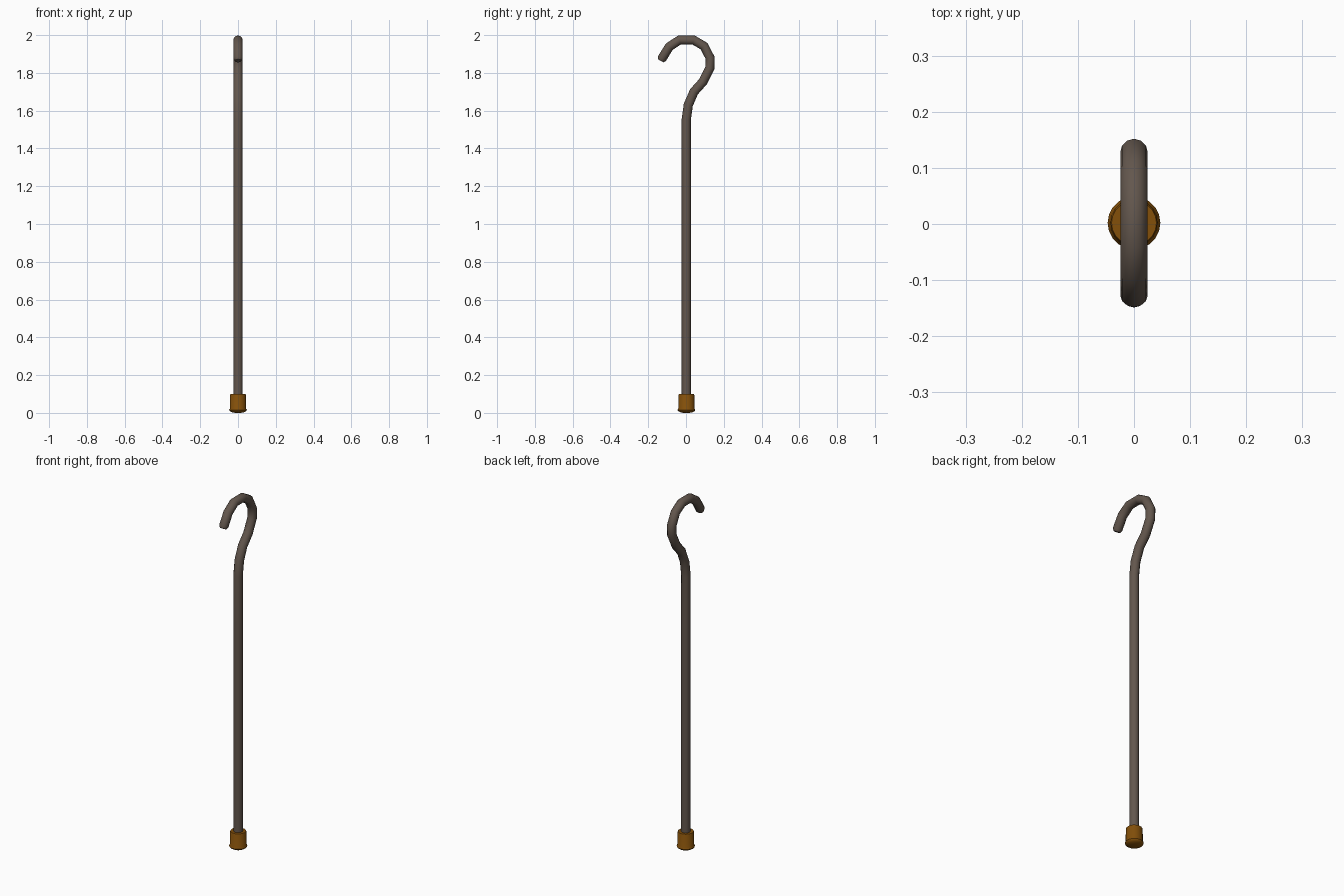
import bpy, bmesh, math
from mathutils import Vector

if "Cube" in bpy.data.objects:
    bpy.data.objects.remove(bpy.data.objects["Cube"])


def material(name, rgb):
    m = bpy.data.materials.new(name)
    m.diffuse_color = (*rgb, 1)
    m.use_nodes = True
    m.node_tree.nodes["Principled BSDF"].inputs["Base Color"].default_value = m.diffuse_color
    return m


def make(name, rings, mat):
    """Skin a list of vertex rings, cap both ends, shade smooth by angle."""
    bm = bmesh.new()
    loops = [[bm.verts.new(p) for p in ring] for ring in rings]
    n = len(loops[0])
    for a, b in zip(loops, loops[1:]):
        for i in range(n):
            j = (i + 1) % n
            bm.faces.new((a[i], a[j], b[j], b[i]))
    bm.faces.new(loops[0][::-1])
    bm.faces.new(loops[-1])
    bmesh.ops.recalc_face_normals(bm, faces=bm.faces)
    me = bpy.data.meshes.new(name)
    bm.to_mesh(me)
    bm.free()
    me.materials.append(mat)
    ob = bpy.data.objects.new(name, me)
    bpy.context.collection.objects.link(ob)
    bpy.ops.object.select_all(action='DESELECT')
    ob.select_set(True)
    bpy.context.view_layer.objects.active = ob
    bpy.ops.object.shade_smooth_by_angle(angle=math.radians(50))
    return ob


wood = material("weathered_brown", (0.125, 0.095, 0.075))
brass = material("dark_brass", (0.23, 0.08, 0.003))

# Staff: round section swept along a shaft that swings out into a crook (y, z, radius)
R = 0.0245
path = [(0.002, 0.03, R), (0.002, 1.25, R), (0.001, 1.55, R), (0.012, 1.63, R),
        (0.042, 1.70, R), (0.089, 1.752, R), (0.126, 1.825, R), (0.128, 1.879, R),
        (0.095, 1.942, R), (0.040, 1.974, R), (-0.035, 1.974, R),
        (-0.089, 1.938, R), (-0.127, 1.876, R), (-0.134, 1.864, 0.017)]
SIDES = 12
points = [Vector((0, y, z)) for y, z, r in path]
rings = []
for k, p in enumerate(points):
    d_in = (p - points[max(k - 1, 0)]).normalized()
    d_out = (points[min(k + 1, len(points) - 1)] - p).normalized()
    side = Vector((1, 0, 0))
    up = (d_in + d_out).normalized().cross(side)
    rings.append([p + path[k][2] * (side * math.cos(a) + up * math.sin(a))
                  for a in (2 * math.pi * i / SIDES for i in range(SIDES))])
make("crook_staff", rings, wood)

# Ferrule: lathed metal cap with a lip and rounded foot (radius, z)
profile = [(0.016, 0.0), (0.034, 0.004), (0.044, 0.010), (0.047, 0.016),
           (0.043, 0.023), (0.042, 0.095), (0.040, 0.099), (0.024, 0.099)]
N = 20
make("foot_ferrule",
     [[Vector((r * math.cos(2 * math.pi * i / N), 0.002 + r * math.sin(2 * math.pi * i / N), z))
       for i in range(N)] for r, z in profile], brass)
